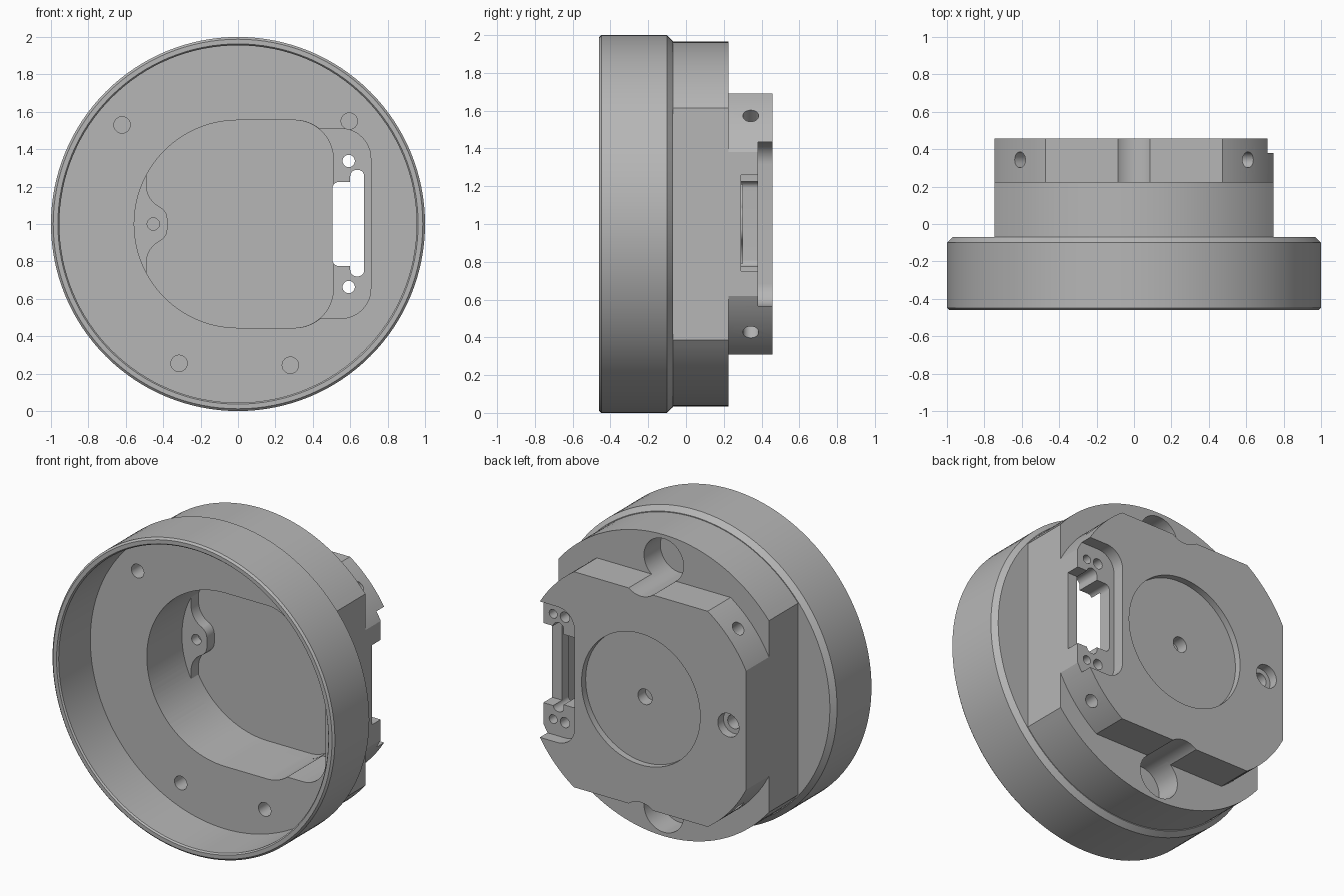
import bpy, bmesh
from math import sin, cos, pi, radians, tan
from mathutils import Vector, Matrix

cube = bpy.data.objects.get("Cube")
if cube:
    bpy.data.objects.remove(cube)

grey = bpy.data.materials.new("machined grey")
grey.use_nodes = True
colour = (0.47, 0.47, 0.47, 1)
grey.diffuse_color = colour
grey.node_tree.nodes["Principled BSDF"].inputs["Base Color"].default_value = colour


def add_object(name, bm):
    bmesh.ops.remove_doubles(bm, verts=bm.verts, dist=1e-5)
    bmesh.ops.recalc_face_normals(bm, faces=bm.faces)
    mesh = bpy.data.meshes.new(name)
    bm.to_mesh(mesh)
    bm.free()
    mesh.materials.append(grey)
    obj = bpy.data.objects.new(name, mesh)
    bpy.context.collection.objects.link(obj)
    return obj


def lathe(name, profile, steps=128):
    """Spin (radius, y) points about the long axis at z = 1."""
    bm = bmesh.new()
    verts = [bm.verts.new((r, y, 1)) for r, y in profile]
    edges = [bm.edges.new(pair) for pair in zip(verts, verts[1:])]
    bmesh.ops.spin(bm, geom=verts + edges, cent=(0, 0, 1), axis=(0, 1, 0),
                   angle=2 * pi, steps=steps)
    return add_object(name, bm)


def rounded(corners, steps=12):
    """Outline from (x, z, fillet radius) corners."""
    points = []
    for i, (x, z, r) in enumerate(corners):
        p = Vector((x, z))
        a = (Vector(corners[i - 1][:2]) - p).normalized()
        b = (Vector(corners[(i + 1) % len(corners)][:2]) - p).normalized()
        if r == 0:
            points.append(p)
            continue
        half = a.angle(b) / 2
        centre = p + (a + b).normalized() * (r / sin(half))
        start = p + a * (r / tan(half)) - centre
        end = p + b * (r / tan(half)) - centre
        sweep = start.angle_signed(end)
        for k in range(steps + 1):
            t = -sweep * k / steps
            points.append(centre + Matrix.Rotation(t, 2) @ start)
    return points


def prism(name, outline, y0, y1):
    bm = bmesh.new()
    face = bm.faces.new([bm.verts.new((x, y0, z)) for x, z in outline])
    top = bmesh.ops.extrude_face_region(bm, geom=[face])["geom"]
    bmesh.ops.translate(bm, vec=(0, y1 - y0, 0),
                        verts=[v for v in top if isinstance(v, bmesh.types.BMVert)])
    return add_object(name, bm)


def disc(x, z, r, y0, y1, steps=40, name="cutter"):
    ring = [(x + r * cos(2 * pi * k / steps), z + r * sin(2 * pi * k / steps))
            for k in range(steps)]
    return prism(name, ring, y0, y1)


def slot(x0, x1, z0, z1, y0, y1, r=0.0):
    return prism("cutter", rounded([(x0, z0, r), (x1, z0, r), (x1, z1, r), (x0, z1, r)]), y0, y1)


def cut(target, cutter):
    cutter.hide_render = True
    mod = target.modifiers.new("cut", "BOOLEAN")
    mod.operation = "DIFFERENCE"
    mod.solver = "EXACT"
    mod.object = cutter
    bpy.context.view_layer.objects.active = target
    bpy.ops.object.modifier_apply(modifier=mod.name)
    bpy.data.objects.remove(cutter)


# Round housing: front cup, chamfered shoulder and rear drum
housing = lathe("housing", [
    (0, -0.13), (0.955, -0.13), (0.955, -0.45), (0.963, -0.46), (0.988, -0.46),
    (1, -0.448), (1, -0.1), (0.97, -0.07), (0.965, -0.07), (0.965, 0.225), (0, 0.225)])
for side in (-1, 1):
    x0, x1 = sorted((side * 0.745, side * 1.2))
    cut(housing, slot(x0, x1, -0.2, 2.2, -0.07, 0.4))

# Cavity through the housing, with its wider pocket on the left
cut(housing, prism("cutter", rounded([
    (-0.555, 0.445, 0.554), (0.52, 0.445, 0.22),
    (0.52, 1.555, 0.22), (-0.555, 1.555, 0.554)], 28), -0.3, 0.4))
cut(housing, slot(0.2, 0.71, 0.495, 1.51, -0.3, 0.4, 0.16))

# Blind screw holes in the cup floor
for x, z in ((-0.62, 1.53), (0.595, 1.55), (-0.315, 0.255), (0.28, 0.245)):
    cut(housing, disc(x, z, 0.044, -0.3, 0.05, 24))

# Rear block: round plate trimmed flat on four sides
block = disc(0, 1, 0.837, 0.225, 0.457, 128, "rear_block")
for side in (-1, 1):
    x0, x1 = sorted((side * 0.745, side * 1.2))
    cut(block, slot(x0, x1, -0.2, 2.2, 0, 0.6))
    z0, z1 = sorted((1 + side * 0.69, 1 + side * 1.2))
    cut(block, slot(-1.2, 1.2, z0, z1, 0, 0.6))

# Screw scallops above and below
for side in (-1, 1):
    cut(housing, disc(0, 1 + side * 0.8, 0.14, 0.06, 0.6))
    cut(block, disc(0, 1 + side * 0.8, 0.14, 0.06, 0.6))

# Deep cavity floor inside the block
cut(block, prism("cutter", rounded([
    (-0.555, 0.445, 0.554), (0.51, 0.445, 0.21),
    (0.51, 1.555, 0.21), (-0.555, 1.555, 0.554)], 28), 0.1, 0.3))

# Connector pocket, through slot and side notch
cut(block, slot(0.47, 1.1, 0.565, 1.435, 0.38, 0.6, 0.12))
cut(block, slot(0.505, 0.675, 0.775, 1.225, 0.1, 0.6, 0.035))
cut(block, slot(0.6, 0.675, 0.72, 1.29, 0.1, 0.6, 0.035))
cut(block, slot(0.62, 1.1, 0.75, 1.26, 0.29, 0.6))
for side in (-1, 1):
    cut(block, disc(0.592, 1 + side * 0.337, 0.033, 0.1, 0.6, 24))
    cut(block, disc(0.675, 1 + side * 0.337, 0.028, 0.3, 0.6, 24))

# Shallow rear dish, centre hole and counterbored side hole
cut(block, disc(0, 1, 0.42, 0.415, 0.6, 96))
cut(block, disc(0, 1, 0.05, 0.34, 0.6, 24))
cut(block, disc(-0.62, 1, 0.075, 0.4, 0.6, 32))
cut(block, disc(-0.62, 1, 0.045, 0.28, 0.6, 24))

# Radial screw holes in the four round corners
for sx in (-1, 1):
    for sz in (-1, 1):
        bm = bmesh.new()
        aim = Vector((sx * 0.61, 0, sz * 0.573)).normalized()
        place = Matrix.Translation(aim * 0.84 + Vector((0, 0.343, 1)))
        turn = aim.to_track_quat("Z", "Y").to_matrix().to_4x4()
        bmesh.ops.create_cone(bm, cap_ends=True, segments=24, radius1=0.042,
                              radius2=0.042, depth=0.24, matrix=place @ turn)
        cut(block, add_object("cutter", bm))

# Screw lug standing on the cavity floor
lug = prism("screw_lug", rounded([
    (-0.56, 0.7, 0), (-0.49, 0.7, 0), (-0.49, 0.88, 0.13), (-0.378, 0.925, 0.07),
    (-0.378, 1.075, 0.07), (-0.49, 1.12, 0.13), (-0.49, 1.3, 0), (-0.56, 1.3, 0)]), 0.225, 0.305)
cut(lug, disc(-0.453, 1, 0.033, 0.1, 0.29, 24))

# Smooth curved walls, crisp edges
for obj in (housing, block, lug):
    bpy.ops.object.select_all(action="DESELECT")
    obj.select_set(True)
    bpy.context.view_layer.objects.active = obj
    bpy.ops.object.shade_smooth_by_angle(angle=radians(25))
